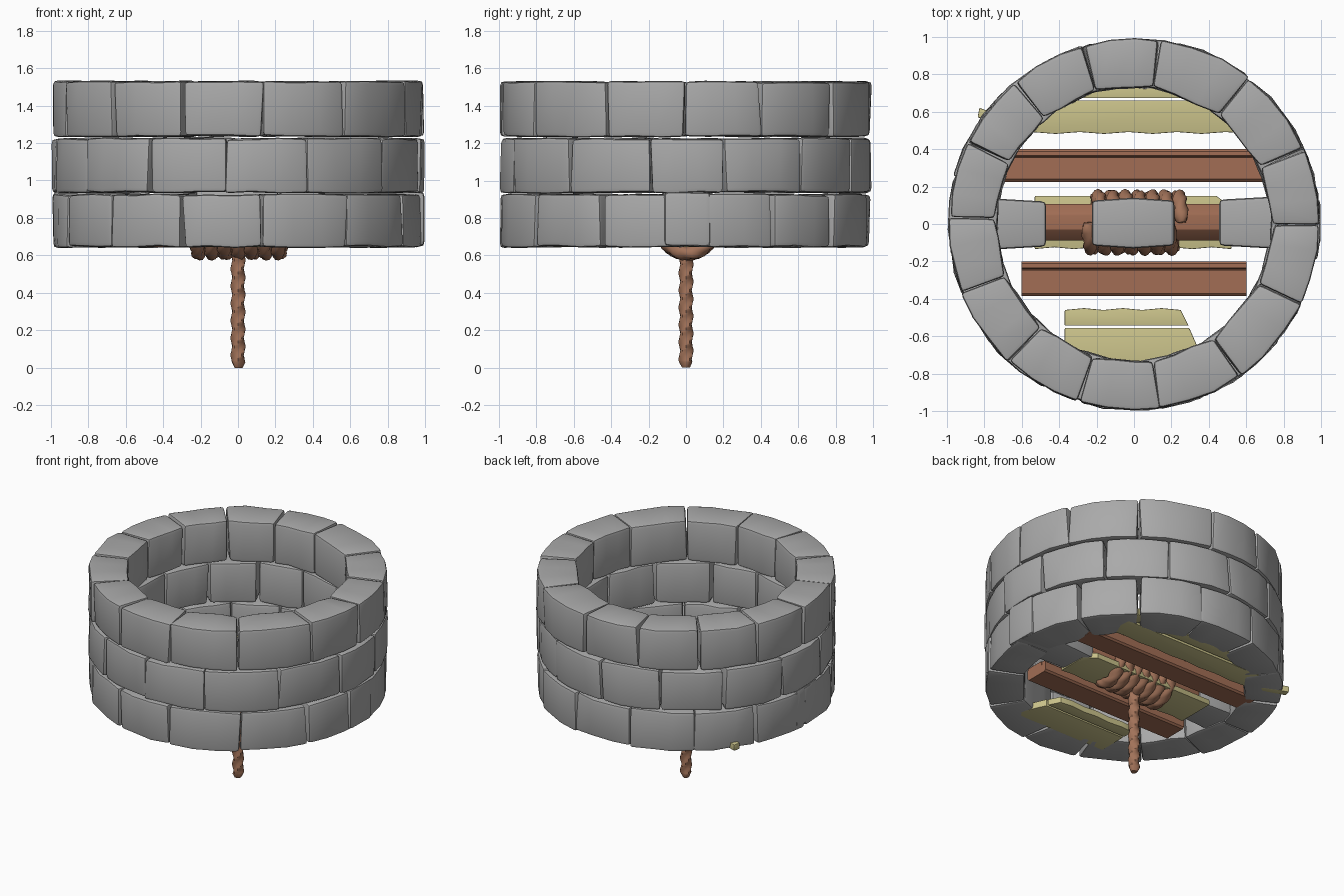
import bpy, bmesh, math, random
from mathutils import Vector

if "Cube" in bpy.data.objects:
    bpy.data.objects.remove(bpy.data.objects["Cube"])

random.seed(4)


def material(name, rgb):
    m = bpy.data.materials.new(name)
    m.diffuse_color = (*rgb, 1)
    m.use_nodes = True
    m.node_tree.nodes["Principled BSDF"].inputs["Base Color"].default_value = m.diffuse_color
    return m


STONE = material("grey_stone", (0.40, 0.40, 0.40))
WOOD = material("red_brown_wood", (0.36, 0.155, 0.09))
ROPE = material("brown_rope", (0.36, 0.17, 0.10))
STRAW = material("straw_yellow", (0.60, 0.55, 0.26))


def finish(name, bm, mat, angle=25):
    bmesh.ops.recalc_face_normals(bm, faces=bm.faces)
    mesh = bpy.data.meshes.new(name)
    bm.to_mesh(mesh)
    bm.free()
    mesh.materials.append(mat)
    ob = bpy.data.objects.new(name, mesh)
    bpy.context.collection.objects.link(ob)
    bpy.ops.object.select_all(action='DESELECT')
    ob.select_set(True)
    bpy.context.view_layer.objects.active = ob
    bpy.ops.object.shade_smooth_by_angle(angle=math.radians(angle))
    return ob


def jitter(a):
    return random.uniform(-a, a)


def round_edges(bm, width, limit=40):
    bmesh.ops.recalc_face_normals(bm, faces=bm.faces)
    sharp = [e for e in bm.edges if e.calc_face_angle(0) > math.radians(limit)]
    bmesh.ops.bevel(bm, geom=sharp, offset=width, segments=2, profile=0.6,
                    affect='EDGES', clamp_overlap=True)


def append(bm, part):
    tmp = bpy.data.meshes.new("tmp")
    part.to_mesh(tmp)
    part.free()
    bm.from_mesh(tmp)
    bpy.data.meshes.remove(tmp)


def wedge_stone(bm, a0, a1, z0, z1, r_in=0.745, r_out=0.99, n=3):
    """One chiselled stone between two angles."""
    part = bmesh.new()
    loops = []
    mid, half = (a0 + a1) / 2, (a1 - a0) / 2
    swell = jitter(0.008)
    for i in range(n + 1):
        t = a0 + (a1 - a0) * i / n
        ri = r_in * math.cos(half) / math.cos(t - mid)
        ring = []
        for r, z in ((ri, z0), (r_out + swell, z0), (r_out + swell, z1), (ri, z1)):
            a = t + jitter(0.012)
            r += jitter(0.007)
            z += jitter(0.006)
            ring.append(part.verts.new((r * math.cos(a), r * math.sin(a), z)))
        loops.append(ring)
    for p, q in zip(loops, loops[1:]):
        for k in range(4):
            part.faces.new((p[k], p[(k + 1) % 4], q[(k + 1) % 4], q[k]))
    part.faces.new(loops[0])
    part.faces.new(loops[-1][::-1])
    round_edges(part, 0.022)
    append(bm, part)


# Three staggered courses of wall stones (joint angles in degrees)
COURSES = (
    ("lower_stone_course", 0.645, 0.925,
     (-157, -133, -107.5, -83, -54, -27, 0, 28, 52, 77, 103, 128, 153, 178)),
    ("middle_stone_course", 0.935, 1.225,
     (-170, -145, -118.7, -94, -68, -39, -11.5, 12, 39, 64, 90, 115, 140, 165)),
    ("upper_stone_course", 1.235, 1.528,
     (-158, -132, -107.5, -82, -55.5, -25.5, 0, 24, 52, 82, 106, 130, 154, 178)),
)
for name, z0, z1, joints in COURSES:
    bm = bmesh.new()
    for a, b in zip(joints, joints[1:] + (joints[0] + 360,)):
        wedge_stone(bm, math.radians(a + 0.25), math.radians(b - 0.25), z0, z1)
    finish(name, bm, STONE)


def block_stone(name, x0, x1, y0, y1, z0, z1):
    """Loose stone with slightly bulging long sides."""
    bm = bmesh.new()
    xm, g = (x0 + x1) / 2, 0.015
    outline = [(x0, y0 + g), (xm, y0), (x1, y0 + g), (x1, y1 - g), (xm, y1), (x0, y1 - g)]
    lo = [bm.verts.new((x, y, z0 + jitter(0.005))) for x, y in outline]
    hi = [bm.verts.new((x, y, z1 + jitter(0.005))) for x, y in outline]
    for i in range(6):
        j = (i + 1) % 6
        bm.faces.new((lo[i], lo[j], hi[j], hi[i]))
    bm.faces.new(lo[::-1])
    bm.faces.new(hi)
    round_edges(bm, 0.025)
    return finish(name, bm, STONE)


# Loose stones across the middle
block_stone("left_cross_stone", -0.985, -0.47, -0.135, 0.135, 0.66, 0.94)
block_stone("right_cross_stone", 0.455, 0.995, -0.13, 0.145, 0.65, 0.94)
block_stone("centre_stone", -0.225, 0.215, -0.13, 0.14, 0.68, 0.95)


def prism(name, pts, lo, hi, axis, mat, bevel=0.0):
    """Extrude a 2D outline: along x from (y, z), or along z from (x, y)."""
    def place(p, d):
        return (d, p[0], p[1]) if axis == 'x' else (p[0], p[1], d)
    bm = bmesh.new()
    a = [bm.verts.new(place(p, lo)) for p in pts]
    b = [bm.verts.new(place(p, hi)) for p in pts]
    for i in range(len(pts)):
        j = (i + 1) % len(pts)
        bm.faces.new((a[i], a[j], b[j], b[i]))
    bm.faces.new(a[::-1])
    bm.faces.new(b)
    if bevel:
        round_edges(bm, bevel)
    return finish(name, bm, mat)


# Wooden planks with a groove near the back edge
def plank(name, x0, x1, y0, y1):
    g = y1 - 0.04
    pts = [(y0 + 0.012, 0.645), (y1 - 0.012, 0.645), (y1, 0.657), (y1, 0.715), (y1 - 0.012, 0.727),
           (g + 0.006, 0.727), (g, 0.70), (g - 0.006, 0.735), (y0 + 0.015, 0.735), (y0, 0.72), (y0, 0.657)]
    prism(name, pts, x0, x1, 'x', WOOD)


plank("back_plank", -0.72, 0.70, 0.225, 0.40)
plank("front_plank", -0.60, 0.60, -0.385, -0.20)

# Octagonal axle inside the rope
octagon = [(0.01 + 0.105 * math.cos(math.radians(22.5 + 45 * i)),
            0.76 + 0.105 * math.sin(math.radians(22.5 + 45 * i))) for i in range(8)]
prism("axle", octagon, -0.52, 0.50, 'x', WOOD, 0.006)


# Straw-coloured boards with a wavy edge and a raised second layer
def wavy(x0, x1, y, n=10):
    return [(x0 + (x1 - x0) * i / n, y + (0.006 if i % 2 else -0.004)) for i in range(n + 1)]


prism("back_board", wavy(-0.68, 0.62, 0.485) + [(0.62, 0.66), (-0.68, 0.66)],
      0.645, 0.69, 'z', STRAW, 0.006)
prism("back_board_layer", [(-0.62, 0.672), (0.6, 0.672), (0.6, 0.76), (-0.5, 0.76)],
      0.65, 0.70, 'z', STRAW, 0.006)
prism("back_board_tip", [(-0.835, 0.57), (-0.66, 0.51), (-0.66, 0.56), (-0.825, 0.62)],
      0.645, 0.69, 'z', STRAW, 0.006)
prism("centre_board", wavy(-0.53, 0.52, -0.13) + [(0.52, 0.09), (0.44, 0.15), (-0.53, 0.15)],
      0.645, 0.685, 'z', STRAW, 0.006)
prism("front_board", wavy(0.25, -0.37, -0.455, 6) + [(-0.37, -0.543), (0.292, -0.543)],
      0.645, 0.69, 'z', STRAW, 0.006)
prism("front_board_layer", [(-0.37, -0.555), (-0.37, -0.77), (0.39, -0.77), (0.295, -0.555)],
      0.645, 0.695, 'z', STRAW, 0.006)


def twisted_rope(name, path, side, radius, turns, sides=12):
    """Sweep a rotating three-lobed section along path; side gives a normal per point."""
    bm = bmesh.new()
    n = len(path)
    rings = []
    for i, p in enumerate(path):
        t = (path[min(i + 1, n - 1)] - path[max(i - 1, 0)]).normalized()
        u = (side[i] - t * side[i].dot(t)).normalized()
        v = t.cross(u)
        k = 0.6 if i in (0, n - 1) else 1.0
        spin = turns * math.tau * i / (n - 1)
        ring = []
        for s in range(sides):
            a = math.tau * s / sides
            r = k * radius * (0.88 + 0.12 * math.cos(3 * (a - spin)))
            ring.append(bm.verts.new(p + u * (r * math.cos(a)) + v * (r * math.sin(a))))
        rings.append(ring)
    for p, q in zip(rings, rings[1:]):
        for s in range(sides):
            w = (s + 1) % sides
            bm.faces.new((p[s], p[w], q[w], q[s]))
    bm.faces.new(rings[0][::-1])
    bm.faces.new(rings[-1])
    return finish(name, bm, ROPE, 50)


# Rope wound round the axle
path, side = [], []
LOOPS, STEPS = 7, 36
for i in range(LOOPS * STEPS + 1):
    a = math.tau * i / STEPS + math.pi / 2
    out = Vector((0, math.cos(a), math.sin(a)))
    x = -0.245 + 0.50 * i / (LOOPS * STEPS)
    path.append(Vector((x, 0.008, 0.75)) + out * 0.138)
    side.append(out)
twisted_rope("rope_coil", path, side, 0.042, 22)

# Rope hanging down
path = [Vector((0, 0, 0.012))] + [Vector((0, 0, 0.03 + 0.6 * i / 70)) for i in range(71)]
path[0].z = 0.0
twisted_rope("hanging_rope", path, [Vector((1, 0, 0))] * len(path), 0.04, 2.2)
